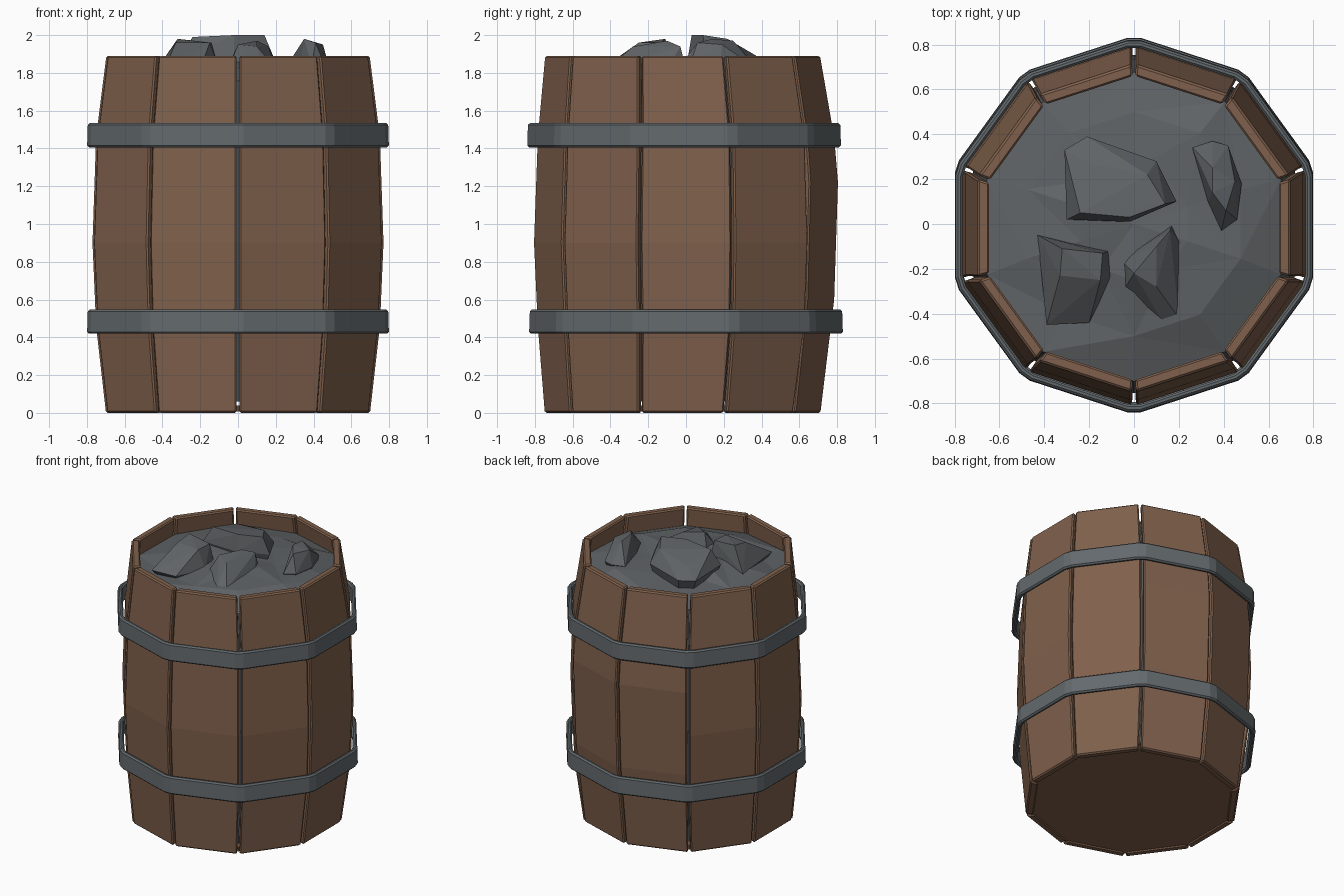
import bpy, bmesh, math, random
from mathutils import Vector

if "Cube" in bpy.data.objects:
    bpy.data.objects.remove(bpy.data.objects["Cube"])

random.seed(4)
H18 = math.radians(18)


def material(name, rgb):
    m = bpy.data.materials.new(name)
    m.diffuse_color = (*rgb, 1)
    m.use_nodes = True
    m.node_tree.nodes["Principled BSDF"].inputs["Base Color"].default_value = m.diffuse_color
    return m


wood = material("brown wood", (0.215, 0.118, 0.072))
metal = material("grey iron", (0.125, 0.142, 0.152))
stone = material("grey stone", (0.115, 0.125, 0.132))


def finish(name, bm, mat, bevel=0):
    bmesh.ops.recalc_face_normals(bm, faces=bm.faces)
    me = bpy.data.meshes.new(name)
    bm.to_mesh(me)
    bm.free()
    me.materials.append(mat)
    ob = bpy.data.objects.new(name, me)
    bpy.context.collection.objects.link(ob)
    if bevel:
        mod = ob.modifiers.new("worn edges", "BEVEL")
        mod.width = bevel
        mod.segments = 1
        mod.limit_method = "ANGLE"
        mod.angle_limit = math.radians(50)
    return ob


def loft(bm, rings, closed=False, caps=True):
    """Skin a list of point rings; optionally cap or close the ends."""
    vs = [[bm.verts.new(p) for p in ring] for ring in rings]
    pairs = list(zip(vs, vs[1:])) + ([(vs[-1], vs[0])] if closed else [])
    for a, b in pairs:
        n = len(a)
        for i in range(n):
            bm.faces.new((a[i], a[(i + 1) % n], b[(i + 1) % n], b[i]))
    if caps and not closed:
        bm.faces.new(vs[0])
        bm.faces.new(vs[-1])
    return vs


# Staves: ten bent planks with narrow gaps, corner radius by height
for k in range(10):
    ang = math.radians(72 + 36 * k)
    n = Vector((math.cos(ang), math.sin(ang), 0))
    t = Vector((-n.y, n.x, 0))
    mid = 1.22 if k in (0, 1) else 0.9
    profile = [(0, 0.735), (0.46 if mid < 1 else 0.6, 0.79),
               (mid, 0.81), (1.46, 0.79), (1.89, 0.733)]
    rings = []
    for z, r in profile:
        a, w = r * math.cos(H18), r * math.sin(H18)
        shift = Vector((0, -0.018 if z in (0, 1.89) else 0, z))
        rings.append([n * a + t * (w - 0.009) + shift,
                      n * a - t * (w - 0.009) + shift,
                      n * (a - 0.052) - t * (w - 0.024) + shift,
                      n * (a - 0.052) + t * (w - 0.024) + shift])
    bm = bmesh.new()
    loft(bm, rings)
    finish(f"stave_{k + 1}", bm, wood, 0.009)


def decagon(r, z, dy=0.0, jz=0.0):
    return [Vector((r * math.cos(math.radians(90 + 36 * i)),
                    r * math.sin(math.radians(90 + 36 * i)) + dy,
                    z + random.uniform(-jz, jz))) for i in range(10)]


# Barrel bottom
bm = bmesh.new()
loft(bm, [decagon(0.70, 0.008, -0.018), decagon(0.70, 0.04, -0.018)])
finish("barrel_bottom", bm, wood)

# Stone fill: body inside the staves with an uneven mound on top
bm = bmesh.new()
rings = [decagon(r, z, dy, j) for r, z, dy, j in (
    (0.685, 0.06, -0.018, 0), (0.735, 0.46, 0, 0), (0.755, 0.9, 0, 0),
    (0.735, 1.46, 0, 0), (0.69, 1.77, -0.012, 0.015),
    (0.50, 1.815, 0, 0.025), (0.25, 1.845, 0, 0.025))]
vs = loft(bm, rings, caps=False)
bm.faces.new(vs[0])
top = bm.verts.new((0, 0, 1.86))
for i in range(10):
    bm.faces.new((vs[-1][i], vs[-1][(i + 1) % 10], top))
bmesh.ops.triangulate(bm, faces=[f for f in bm.faces if f.calc_center_median().z > 1.78])
finish("stone_fill", bm, stone)

# Hoops: ten-sided bands with cut corners
for name, z, dy in (("lower_hoop", 0.483, 0.0), ("upper_hoop", 1.47, -0.01)):
    rings = []
    for k in range(10):
        for d in (-16, 16):
            ang = math.radians(72 + 36 * k + d)
            c = 1 / math.cos(math.radians(d))
            u = Vector((math.cos(ang), math.sin(ang), 0))
            rings.append([u * (a * c) + Vector((0, dy, z + h)) for a, h in
                          ((0.768, -0.064), (0.799, -0.064), (0.795, 0.064), (0.764, 0.064))])
    bm = bmesh.new()
    loft(bm, rings, closed=True)
    finish(name, bm, metal, 0.01)

# Loose rocks: hulls of a ground outline and a few top corners
rocks = {
    "rock_back": ([(-.31, .33), (-.21, .39), (.10, .28), (.19, .10), (-.02, .01), (-.30, .02)], 1.88,
                  [(-.24, .05, 1.99), (-.02, .03, 2.0), (.14, .09, 2.0), (.06, .22, 1.98), (-.20, .27, 1.94)]),
    "rock_right": ([(.26, .34), (.35, .37), (.42, .35), (.48, .18), (.46, .02), (.39, -.03), (.33, .10)], 1.84,
                   [(.35, .14, 1.98), (.35, .25, 1.97), (.41, .06, 1.96), (.45, .19, 1.95)]),
    "rock_left": ([(-.43, -.05), (-.11, -.12), (-.10, -.24), (-.20, -.44), (-.39, -.45)], 1.82,
                  [(-.32, -.11, 1.98), (-.14, -.13, 1.96), (-.15, -.25, 1.96), (-.33, -.23, 1.96)]),
    "rock_front": ([(-.06, -.16), (.17, 0), (.22, -.10), (.20, -.42), (.13, -.44), (-.05, -.30)], 1.82,
                   [(.10, -.10, 1.97), (.16, -.03, 1.94), (.10, -.28, 1.94), (0, -.22, 1.95)]),
}
for name, (outline, z, tops) in rocks.items():
    bm = bmesh.new()
    cx = sum(p[0] for p in outline) / len(outline)
    cy = sum(p[1] for p in outline) / len(outline)
    for x, y in outline:
        bm.verts.new((x, y, z))
        bm.verts.new((cx + (x - cx) * 0.8, cy + (y - cy) * 0.8, 1.77))
    for p in tops:
        bm.verts.new(p)
    res = bmesh.ops.convex_hull(bm, input=bm.verts)
    junk = [g for g in res["geom_interior"] if isinstance(g, bmesh.types.BMVert)]
    bmesh.ops.delete(bm, geom=junk, context="VERTS")
    finish(name, bm, stone)
